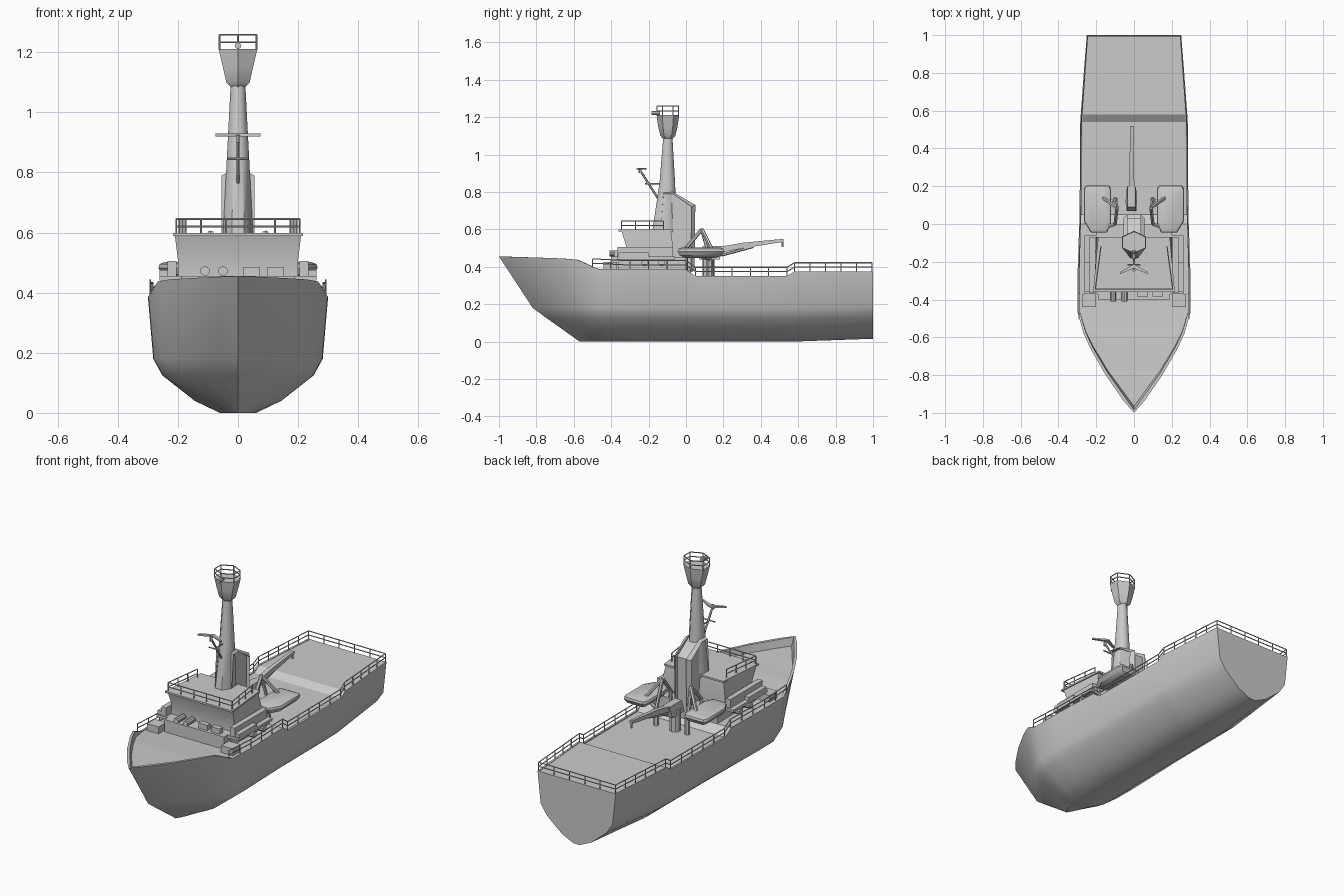
import bpy, bmesh, math
from mathutils import Vector as V

if "Cube" in bpy.data.objects:
    bpy.data.objects.remove(bpy.data.objects["Cube"])


def finish(name, bm, angle=35):
    bmesh.ops.remove_doubles(bm, verts=bm.verts, dist=0.0002)
    bmesh.ops.recalc_face_normals(bm, faces=bm.faces)
    me = bpy.data.meshes.new(name)
    bm.to_mesh(me)
    bm.free()
    ob = bpy.data.objects.new(name, me)
    bpy.context.collection.objects.link(ob)
    bpy.ops.object.select_all(action='DESELECT')
    ob.select_set(True)
    bpy.context.view_layer.objects.active = ob
    bpy.ops.object.shade_smooth_by_angle(angle=math.radians(angle))
    return ob


def loft(name, rings, caps=True, angle=35):
    """Skin closed rings of equal point count."""
    bm = bmesh.new()
    vs = [[bm.verts.new(p) for p in r] for r in rings]
    n = len(rings[0])
    for a, b in zip(vs, vs[1:]):
        for i in range(n):
            j = (i + 1) % n
            bm.faces.new((a[i], a[j], b[j], b[i]))
    if caps:
        bm.faces.new(vs[0])
        bm.faces.new(vs[-1])
    return finish(name, bm, angle)


def rect(x0, x1, y0, y1, z):
    return [(x0, y0, z), (x1, y0, z), (x1, y1, z), (x0, y1, z)]


def box(name, x0, x1, y0, y1, z0, z1):
    return loft(name, [rect(x0, x1, y0, y1, z0), rect(x0, x1, y0, y1, z1)])


def ngon(cy, rx, ry, z, n=8):
    return [(rx * math.cos((i + .5) * math.tau / n), cy + ry * math.sin((i + .5) * math.tau / n), z) for i in range(n)]


def bars(name, segs, r=0.004, n=6):
    """Round bars; each segment is (start, end) or (start, end, radius)."""
    bm = bmesh.new()
    for s in segs:
        a, b = V(s[0]), V(s[1])
        rad = s[2] if len(s) > 2 else r
        m = (b - a).to_track_quat('Z', 'Y').to_matrix().to_4x4()
        m.translation = (a + b) / 2
        bmesh.ops.create_cone(bm, cap_ends=True, segments=n, radius1=rad, radius2=rad, depth=(b - a).length, matrix=m)
    return finish(name, bm)


def railing(name, path, h=0.05, step=0.09, r=0.003):
    segs = []
    for a, b in zip(path, path[1:]):
        a, b = V(a), V(b)
        for f in (.5, 1):
            segs.append((a + V((0, 0, h * f)), b + V((0, 0, h * f))))
        k = max(1, round((b - a).length / step))
        for i in range(k + 1):
            p = a.lerp(b, i / k)
            segs.append((p, p + V((0, 0, h))))
    bars(name, segs, r, 5)


# Hull with bulwark and deck: stations are y, half beam, sheer z, deck z
stations = [(-1, 0, .455, .41), (-.93, .06, .453, .41), (-.8, .15, .449, .405), (-.66, .23, .444, .40),
            (-.58, .267, .437, .40), (-.47, .298, .388, .385), (-.3, .3, .387, .384), (0, .29, .385, .382),
            (.05, .288, .35, .345), (.54, .285, .35, .345), (.58, .282, .374, .372), (.8, .266, .374, .372),
            (1, .25, .374, .372)]
# levels: beam fraction, z, stem y, stern fraction, stern z
levels = [(.94, .18, -.82, .92, .19), (.84, .125, -.745, .76, .13), (.48, .04, -.625, .38, .05), (.2, 0, -.57, .08, .015)]
rings = []
for y, w, zs, zd in stations:
    def shift(stem):
        return y if y > -.4 else -.4 + (y + .4) * (stem + .4) / -.6
    t = max(0, (y - .58) / .42)
    wi = max(w - .012, 0)
    half = [(wi, shift(-.965), zd), (wi, shift(-.985), zs), (w, y, zs)]
    for f, z, stem, f2, z2 in levels:
        half.append((w * (f + (f2 - f) * t), shift(stem), z + (z2 - z) * t))
    rings.append(half + [(-x, yy, z) for x, yy, z in reversed(half)])
bm = bmesh.new()
vs = [[bm.verts.new(p) for p in r] for r in rings]
n = len(rings[0])
for a, b in zip(vs, vs[1:]):
    for i in range(n):
        bm.faces.new((a[i], a[(i + 1) % n], b[(i + 1) % n], b[i]))
bm.faces.new(vs[-1])
bmesh.ops.dissolve_degenerate(bm, dist=0.0002, edges=bm.edges)
finish("hull", bm, 32)

# Main deck railing
side = [(.292, -.5, .395), (.292, -.3, .385), (.284, 0, .385), (.282, .05, .35),
        (.279, .54, .35), (.276, .58, .374), (.246, .995, .374)]
railing("deck_railing", side + [(-x, y, z) for x, y, z in reversed(side)], h=.047)

# Lower house, bridge wings and bridge
loft("lower_house", [rect(-.2, .2, -.36, 0, .37), rect(-.2, .2, -.36, 0, .45)])
box("wing_deck", -.262, .262, -.37, -.06, .44, .455)
for s, side_name in ((1, "right"), (-1, "left")):
    box(side_name + "_wing_wall", *sorted((s * .205, s * .235)), -.365, -.07, .455, .505)
    box(side_name + "_wing_locker", *sorted((s * .215, s * .262)), -.36, -.2, .455, .475)
    box(side_name + "_side_step", *sorted((s * .2, s * .275)), -.44, -.37, .385, .425)
loft("bridge", [rect(-.2, .2, -.32, -.07, .45), rect(-.2, .2, -.32, -.07, .51),
                [(-.21, -.345, .59), (.21, -.345, .59), (.185, -.08, .59), (-.185, -.08, .59)]])
roof = [(-.216, -.36), (.216, -.36), (.19, -.07), (-.19, -.07)]
loft("bridge_roof", [[(x, y, z) for x, y in roof] for z in (.588, .598)])
railing("roof_railing", [(-.175, -.12, .595), (-.205, -.345, .595), (.205, -.345, .595), (.175, -.12, .595)], h=.05)

# Foredeck fittings in front of the house
bars("deck_drums", [((x, -.41, .472), (x, -.34, .472)) for x in (-.11, -.05)], .016, 10)
for i, x in enumerate((.045, .125)):
    box("deck_locker_%d" % i, x - .028, x + .028, -.385, -.355, .456, .486)
box("fore_step", -.19, .19, -.40, -.36, .38, .456)
bars("life_rafts", [((s * .2, y, .42), (s * .262, y, .42)) for s in (1, -1) for y in (-.22, -.13)], .018, 10)

# Funnel casing
prof = [(-.15, .38), (.045, .38), (.05, .73), (-.07, .80), (-.12, .80)]
loft("funnel", [[(-.035, y, z) for y, z in prof], [(-.055, y + (.0 if y < 0 else -.02), z - .01) for y, z in prof],
                [(.055, y + (.0 if y < 0 else -.02), z - .01) for y, z in prof], [(.035, y, z) for y, z in prof]])

# Mast with lookout cup
loft("mast", [ngon(-.115, .055, .072, .58), ngon(-.1, .04, .045, .85), ngon(-.097, .026, .026, 1.1)], angle=50)
loft("lookout", [ngon(-.097, .028, .026, 1.085, 6), ngon(-.097, .045, .04, 1.10, 6),
                 ngon(-.097, .058, .052, 1.15, 6), ngon(-.097, .074, .06, 1.21, 6)])
top = ngon(-.097, .071, .058, 1.208, 6)
railing("lookout_railing", top + top[:1], h=.05, step=.07)
bars("mast_lamp", [((0, -.185, 1.222), (0, -.14, 1.222))], .011, 8)

# Radar arm with swept bar
bars("radar_arm", [((0, -.14, .75), (0, -.245, .915), .006), ((0, -.14, .845), (0, -.22, .845)),
                   ((-.035, -.215, .845), (.035, -.215, .845)), ((0, -.245, .90), (0, -.245, .925), .008)])
bar = [(-.075, -.265), (0, -.235), (.075, -.265), (.075, -.255), (0, -.212), (-.075, -.255)]
loft("radar_bar", [[(x, y, z) for x, y in bar] for z in (.92, .929)])

# Lifeboats and their davits
plan = [(-.05, -.12), (.035, -.12), (.072, -.06), (.072, .11), (.06, .13), (-.06, .13), (-.072, .11), (-.072, -.07)]
for s, side_name in ((1, "right"), (-1, "left")):
    def ring(k, z):
        return [(s * (.193 + x * k), .075 + y * (.5 + k / 2), z) for x, y in plan]
    loft(side_name + "_lifeboat", [ring(.35, .448), ring(.8, .46), ring(1, .482), ring(.95, .495), ring(.7, .502)])
    bars(side_name + "_davit", [((s * .10, .13, .34), (s * .10, .13, .44), .014),
                                ((s * .10, .13, .44), (s * .09, .085, .60), .010),
                                ((s * .09, .085, .60), (s * .10, .0, .50), .010),
                                ((s * .10, .0, .50), (s * .15, -.02, .48), .010),
                                ((s * .09, .085, .60), (s * .165, .14, .49), .010),
                                ((s * .10, .0, .38), (s * .10, .0, .50), .010),
                                ((s * .10, .13, .44), (s * .19, .08, .455), .010)])

# Cargo crane
bars("crane_post", [((-.015, .12, .34), (-.015, .12, .47), .032)], n=10)
loft("crane_head", [rect(-.04, .012, .07, .18, .44), rect(-.035, .008, .09, .2, .51)])
loft("crane_boom", [[(x - .012, y, z) for x, z in ((-w, c - h), (w, c - h), (w, c + h), (-w, c + h))]
                    for y, w, c, h in ((.15, .015, .485, .016), (.3, .012, .513, .015), (.52, .008, .541, .008))])
bars("crane_ram_and_hook", [((-.012, .19, .462), (-.012, .36, .508), .008), ((-.012, .515, .54), (-.012, .515, .505), .005)])
